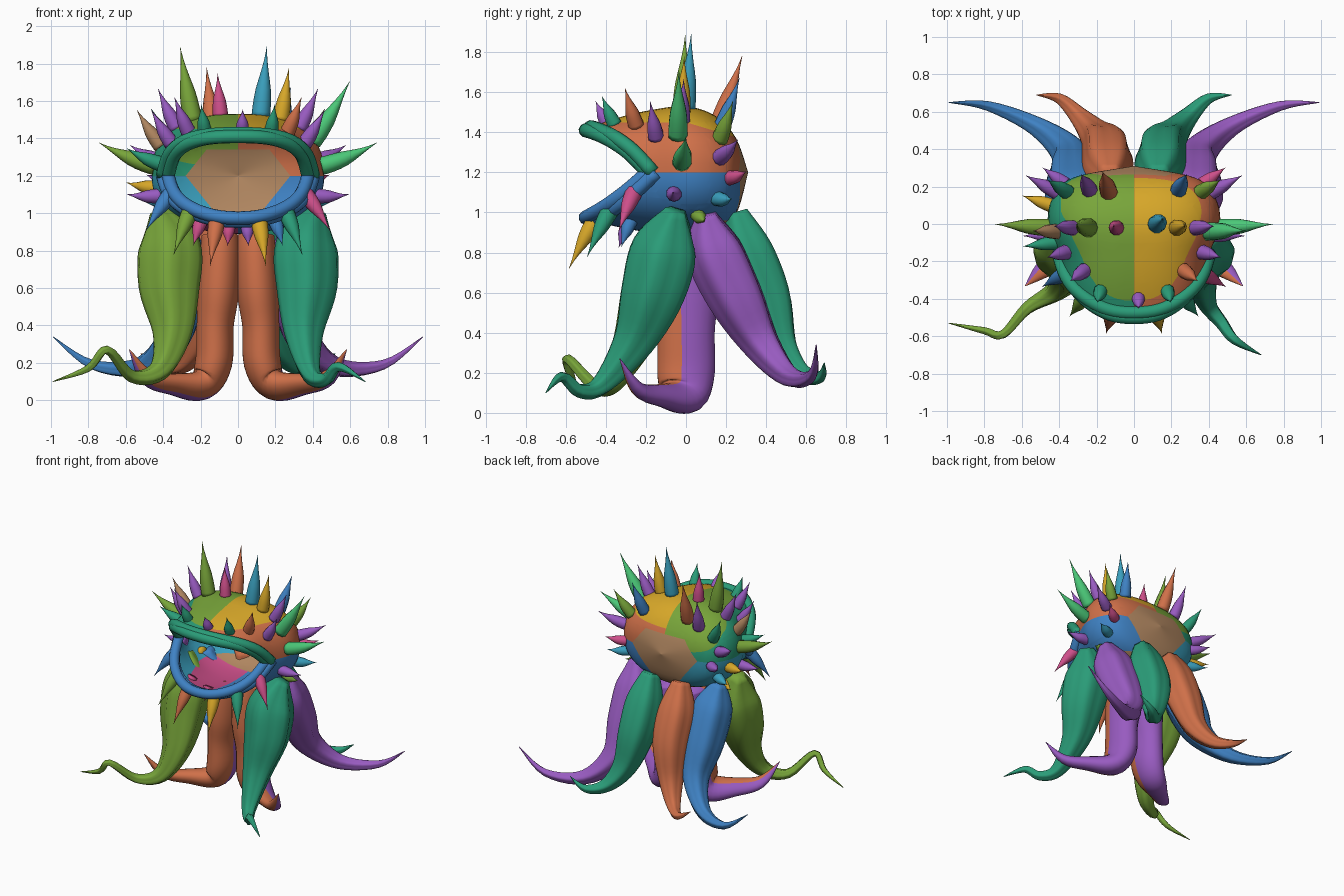
import bpy, bmesh, math
from mathutils import Vector

cube = bpy.data.objects.get("Cube")
if cube:
    bpy.data.objects.remove(cube, do_unlink=True)

# Colours, as display hex converted to linear
HEX = {"blue": "3f82c4", "orange": "cf7049", "teal": "2a9c78", "purple": "985bc0",
       "lime": "78a53a", "yellow": "d8a829", "tan": "b08660", "pink": "cd4f8a",
       "cyan": "3a9fbd", "mint": "4bc878"}
LETTER = dict(zip("botplynkcm", HEX))


def linear(v):
    return v / 12.92 if v <= 0.04045 else ((v + 0.055) / 1.055) ** 2.4


MATS = {}
for label, code in HEX.items():
    rgb = [linear(int(code[i:i + 2], 16) / 255) for i in (0, 2, 4)] + [1]
    mat = bpy.data.materials.new(label)
    mat.use_nodes = True
    mat.diffuse_color = rgb
    bsdf = mat.node_tree.nodes["Principled BSDF"]
    bsdf.inputs["Base Color"].default_value = rgb
    bsdf.inputs["Roughness"].default_value = 0.7
    MATS[label] = mat


def smooth_path(points, steps):
    """Catmull-Rom samples through tuples of any size."""
    p = [points[0]] + list(points) + [points[-1]]
    out = []
    for i in range(1, len(p) - 2):
        for s in range(steps):
            t = s / steps
            out.append([0.5 * (2 * b + (c - a) * t + (2 * a - 5 * b + 4 * c - d) * t * t
                               + (3 * b - a - 3 * c + d) * t ** 3)
                        for a, b, c, d in zip(p[i - 1], p[i], p[i + 1], p[i + 2])])
    return out + [list(points[-1])]


def grid_object(name, rings, colours, rule, cuts=()):
    """Skin closed rings of points, cut colour borders, colour faces by a rule."""
    bm = bmesh.new()
    rows = [[bm.verts.new(v) for v in ring] for ring in rings]
    slot = bm.faces.layers.int.new("slot")
    n = len(rows[0])
    for a, b in zip(rows, rows[1:]):
        for k in range(n):
            m = (k + 1) % n
            f = bm.faces.new((a[k], a[m], b[m], b[k]))
            f.smooth = True
            f[slot] = k
    bmesh.ops.remove_doubles(bm, verts=bm.verts, dist=0.0002)
    for co, no in cuts:
        bmesh.ops.bisect_plane(bm, geom=bm.verts[:] + bm.edges[:] + bm.faces[:],
                               plane_co=co, plane_no=no, dist=0.0001)
    bmesh.ops.recalc_face_normals(bm, faces=bm.faces)
    for f in bm.faces:
        f.material_index = colours.index(rule(f.calc_center_median(), f[slot]))
    bm.faces.layers.int.remove(slot)
    mesh = bpy.data.meshes.new(name)
    bm.to_mesh(mesh)
    bm.free()
    for c in colours:
        mesh.materials.append(MATS[c])
    bpy.context.collection.objects.link(bpy.data.objects.new(name, mesh))


def tube(name, points, colours, sides=20, steps=5, aspect=1.0, flute=0.0):
    """Tapering tube through (x, y, z, radius); two colours split it front and back."""
    path = smooth_path(points, steps)
    pos = [Vector(p[:3]) for p in path]
    rings = []
    normal = Vector((0, -1, 0.01))
    for i, p in enumerate(pos):
        tan = (pos[min(i + 1, len(pos) - 1)] - pos[max(i - 1, 0)]).normalized()
        normal = (normal - tan * normal.dot(tan)).normalized()
        side = tan.cross(normal)
        r = max(path[i][3], 0.0)
        ring = []
        for k in range(sides):
            a = math.tau * (k + 0.5) / sides
            q = r * (1 + flute * math.cos(5 * a))
            ring.append(p + normal * q * aspect * math.cos(a) + side * q * math.sin(a))
        rings.append(ring)
    # Nearly closed end caps
    rings = [[pos[0].lerp(v, 0.02) for v in rings[0]]] + rings
    rings.append([pos[-1].lerp(v, 0.02) for v in rings[-1]])
    front = lambda c, k: colours[0] if math.cos(math.tau * (k + 1) / sides) > 0 else colours[-1]
    grid_object(name, rings, colours, front)


# Head cross-sections: y, half width, top, bottom
MID = 1.2
PROFILE = smooth_path([(-0.52, 0.29, 1.41, 0.97), (-0.35, 0.36, 1.47, 0.93),
                       (-0.18, 0.395, 1.51, 0.90), (0, 0.46, 1.53, 0.89),
                       (0.15, 0.43, 1.48, 0.91), (0.25, 0.32, 1.37, 0.99),
                       (0.31, 0, MID, MID)], 10)


def shell(y, a):
    """Point on the head at depth y and angle a around the depth axis."""
    for p, q in zip(PROFILE, PROFILE[1:]):
        if y <= q[0]:
            break
    t = min(max((y - p[0]) / (q[0] - p[0]), 0), 1)
    w, top, low = [u + (v - u) * t for u, v in zip(p[1:], q[1:])]
    c, s = math.cos(a), math.sin(a)
    h, power = (top - MID, 0.8) if s > 0 else (MID - low, 0.9)
    return Vector((w * math.copysign(abs(c) ** power, c), y,
                   MID + h * math.copysign(abs(s) ** power, s)))


def rim_y(a):
    return -0.18 - 0.31 * abs(math.sin(a)) ** 0.9


CROWN, BASE, SIDE, PATCH = 1.45, 0.96, 0.39, 0.28
DIP = {1: 0.3, -1: 0.7}


def head_colour(c, k):
    side = 1 if c.x > 0 else -1
    if c.y > 0.12 and (c.z < BASE or c.z < 1.34 and
                       abs(c.x) + 0.8 * abs(c.z - MID) < PATCH):
        return "tan"
    if c.z > CROWN - DIP[side] * max(0, c.y) and abs(c.x) < SIDE:
        return "yellow" if c.x > 0 else "lime"
    if c.z > MID:
        return "orange" if c.x > 0 else "teal"
    if c.z < BASE and c.x < 0:
        return "pink"
    return "blue" if c.x > 0 else "cyan"


# Colour borders: straight planes, sloped crown edges, and the back patch
cuts = [((0, 0, h), (0, slope, 1)) for h, slope in
        ((MID, 0), (BASE, 0), (1.34, 0), (CROWN, 0), (CROWN, DIP[1]), (CROWN, DIP[-1]))]
cuts += [((x, 0, 0), (1, 0, 0)) for x in (-SIDE, 0, SIDE)]
cuts += [((s * PATCH, 0, MID), (s, 0, 0.8 * u)) for s in (-1, 1) for u in (-1, 1)]
cuts.append(((0, 0.12, 0), (0, 1, 0)))

SEG, ROWS = 64, 28
rings = []
for j in range(ROWS + 1):
    ease = math.sin(j / ROWS * math.pi / 2)
    ring = []
    for k in range(SEG):
        a = math.tau * k / SEG
        ring.append(shell(rim_y(a) + (0.31 - rim_y(a)) * ease, a))
    rings.append(ring)
grid_object("head", rings, list(HEX), head_colour, cuts)

# Double lips around the open mouth
for name, sign, colour, gap in (("upper_lip", 1, "teal", .015), ("lower_lip", -1, "blue", .03)):
    for part, grow, back in (("inner", 0.95, -0.01), ("outer", 1.02, gap)):
        pts = []
        for i in range(13):
            a = sign * math.pi * i / 12
            p = shell(rim_y(a), a)
            pts.append((p.x * grow, p.y + back, MID + (p.z - MID) * grow, 0.036))
        tube(name + "_" + part, pts, [colour], sides=10, steps=3)

# Legs on the left side, mirrored to the right with their own colours
LEGS = {
    "centre_leg": (("orange", "purple"), ("orange", "purple"), 1.45, 0, [
        (.095, .02, .88, .1), (.095, .01, .78, .11), (.105, 0, .58, .112),
        (.122, 0, .4, .1), (.13, 0, .2, .1), (.19, -.02, .085, .082),
        (.33, -.12, .085, .055), (.48, -.24, .12, .035), (.58, -.33, .27, .002)]),
    "side_back_leg": (("purple",), ("blue",), 1, .1, [
        (.36, .1, .99, .05), (.33, .14, .82, .135), (.33, .25, .58, .135),
        (.35, .38, .34, .09), (.52, .52, .18, .05), (.78, .63, .19, .025),
        (.99, .65, .34, .002)]),
    "back_leg": (("teal",), ("orange",), 1, .1, [
        (.13, .25, 1, .06), (.14, .31, .81, .125), (.15, .4, .58, .125),
        (.2, .47, .34, .085), (.29, .57, .2, .05), (.4, .67, .18, .027),
        (.52, .69, .25, .002)]),
}
for name, (left, right, aspect, flute, pts) in LEGS.items():
    for side, s, cols in (("left", 1, left), ("right", -1, right)):
        tube(side + "_" + name, [(x * s, y, z, r) for x, y, z, r in pts], cols,
             aspect=aspect, flute=flute)

# Front legs share a thigh but end in different tips
THIGH = [(.42, -.05, 1.01, .05), (.365, -.1, .83, .155), (.365, -.16, .6, .155),
         (.35, -.26, .35, .1)]
TIPS = {"left": (1, "teal", [(.39, -.42, .14, .05), (.47, -.53, .11, .033),
                             (.54, -.62, .18, .024), (.68, -.7, .1, .002)]),
        "right": (-1, "lime", [(.42, -.36, .16, .055), (.57, -.45, .13, .032),
                               (.7, -.59, .27, .022), (.8, -.57, .17, .018),
                               (.99, -.53, .1, .002)])}
for side, (s, colour, tip) in TIPS.items():
    tube(side + "_front_leg", [(x * s, y, z, r) for x, y, z, r in THIGH + tip],
         [colour], flute=.1)

# Spikes: angle on the head, depth, length, then left and right colours
SPIKES = [
    (79, 0, .32, "c."), (65, -.02, .24, "y."), (63, -.02, .34, ".l"), (82, -.02, .19, ".k"),
    (60, .18, .23, "bp"), (76, .17, .3, ".o"), (48, -.02, .2, "pp"), (30, -.04, .33, "m."),
    (25, -.04, .2, ".n"), (35, .17, .2, "lt"), (6, -.02, .3, "ml"), (12, .17, .2, "pp"),
    (50, -.25, .18, "op"), (65, -.36, .13, "tt"), (88, -.4, .1, "p."), (30, -.15, .18, "pp"),
    (8, -.1, .18, ".t"), (-18, -.06, .17, "pp"), (-10, .1, .16, ".y"), (-25, .16, .15, "cc"),
    (-42, .06, .12, "ly"), (-18, -.26, .22, "kb"), (-45, -.38, .24, "tl"),
    (-72, -.45, .25, "yo"), (-60, -.28, .12, "bk"), (-84, -.3, .09, "pk"),
    (-5, .22, .14, "kp"),
]
for i, (deg, y, length, pair) in enumerate(SPIKES):
    for side, s, key in (("left", 1, pair[0]), ("right", -1, pair[1])):
        if key == ".":
            continue
        p = shell(y, math.radians(deg))
        p.x *= s
        d = (p - Vector((0, -0.05, MID))).normalized()
        jaw = y < -0.15 and deg < 0
        if deg > 55:
            d.x *= 0.5
        bend = Vector((0, 0, -1 if jaw else 1))
        lift = 0.8 if jaw or deg > 20 else 0.15
        d = (d + bend * lift).normalized()
        # Rooted just under the skin so nothing shows inside the mouth
        pts = [(*(p - d * 0.01), 0.03 + 0.06 * length)]
        for t, r in ((.15, 1), (.4, .85), (.65, .45), (.85, .15), (1, .02)):
            q = p + d * length * t + bend * length * 0.15 * t ** 2
            pts.append((*q, r * (0.026 + 0.07 * length)))
        tube(f"{side}_spike_{i}", pts, [LETTER[key]], sides=10, steps=2)
